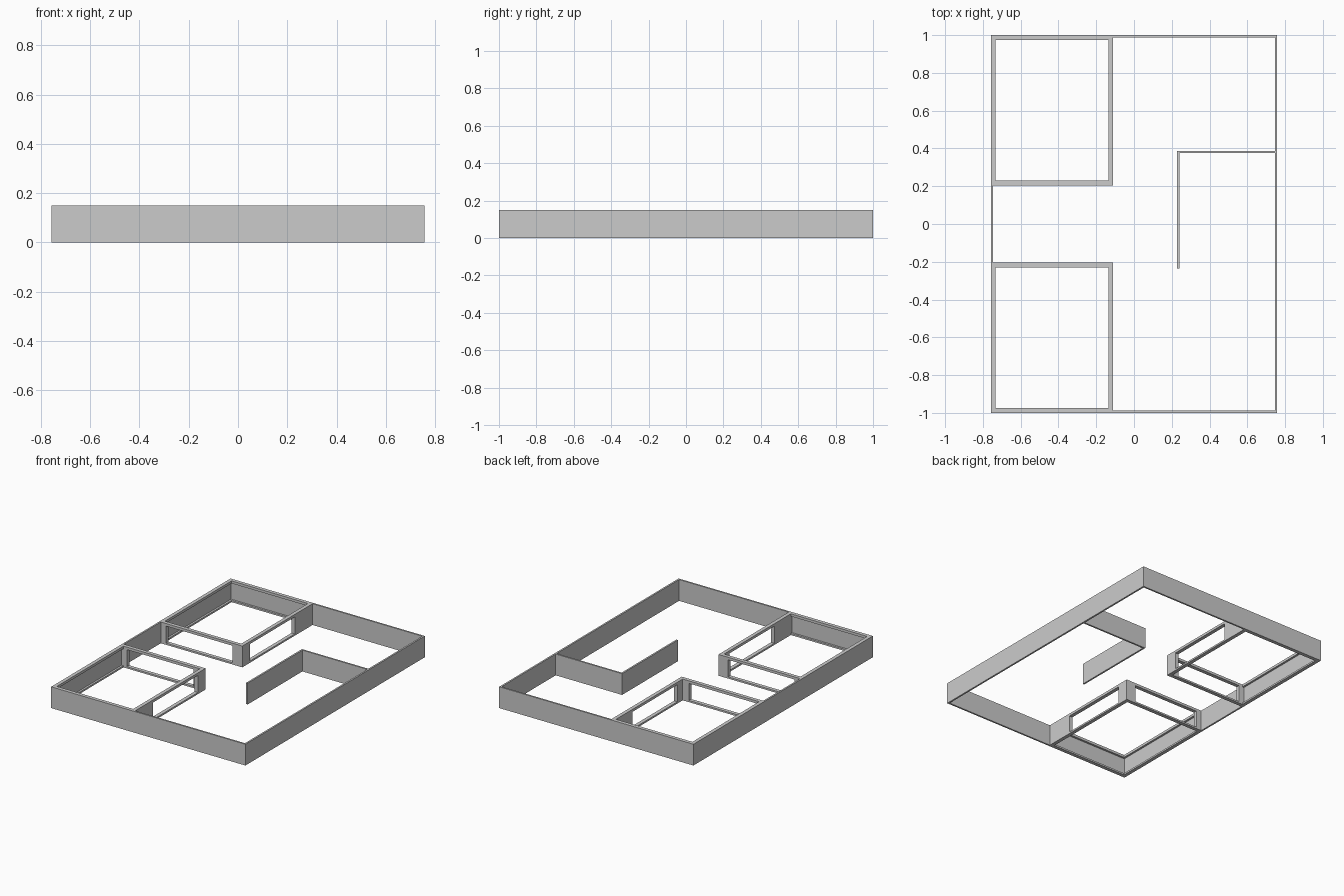
import bpy

if "Cube" in bpy.data.objects:
    bpy.data.objects.remove(bpy.data.objects["Cube"])

H = 0.15          # wall height
T = 0.012         # thin wall thickness
F = 0.026         # room frame thickness
HEAD, SILL = 0.018, 0.012
X0, X1 = -0.758, 0.758
RX = -0.11        # inner side of the rooms
RY = 0.205        # facing side of the rooms


def box(name, x, y, z=(0, H)):
    bpy.ops.mesh.primitive_cube_add(
        size=1, location=[(a + b) / 2 for a, b in (x, y, z)])
    o = bpy.context.object
    o.name = name
    o.scale = [abs(b - a) for a, b in (x, y, z)]
    bpy.ops.object.transform_apply(location=False, rotation=False, scale=True)
    return o


# Outer walls
box("right_wall", (X1 - T, X1), (-1, 1))
box("left_wall", (X0, X0 + T), (-1, 1))
for s, side in ((-1, "front"), (1, "back")):
    box(side + "_wall", (X0 + T, X1 - T), (s * (1 - T), s))

# L-shaped partition
box("partition_long", (0.228, 0.228 + T), (-0.235, 0.387))
box("partition_short", (0.228 + T, X1 - T), (0.387 - T, 0.387))

# Two mirrored corner rooms
for s, side in ((-1, "front"), (1, "back")):
    def part(name, x, y, z=(0, H)):
        box(f"{side}_room_{name}", x, (s * y[0], s * y[1]), z)

    # Top and bottom rails on all four sides
    for z, level in (((0, SILL), "sill"), ((H - HEAD, H), "head")):
        part("inner_" + level, (RX - F, RX), (RY, 1 - T), z)
        part("facing_" + level, (X0 + T, RX - F), (RY, RY + F), z)
        part("outer_" + level, (X0 + T, X0 + F), (RY + F, 1 - T), z)
        part("end_" + level, (X0 + F, RX - F), (1 - F, 1 - T), z)

    # Solid wall pieces beside the wide openings
    mid = (SILL, H - HEAD)
    part("inner_pier", (RX - F, RX), (0.79, 1 - T), mid)
    part("corner_post_side", (RX - F, RX), (RY, 0.29), mid)
    part("corner_post_facing", (-0.185, RX - F), (RY, RY + F), mid)
    part("facing_pier", (X0 + T, -0.705), (RY, RY + F), mid)
